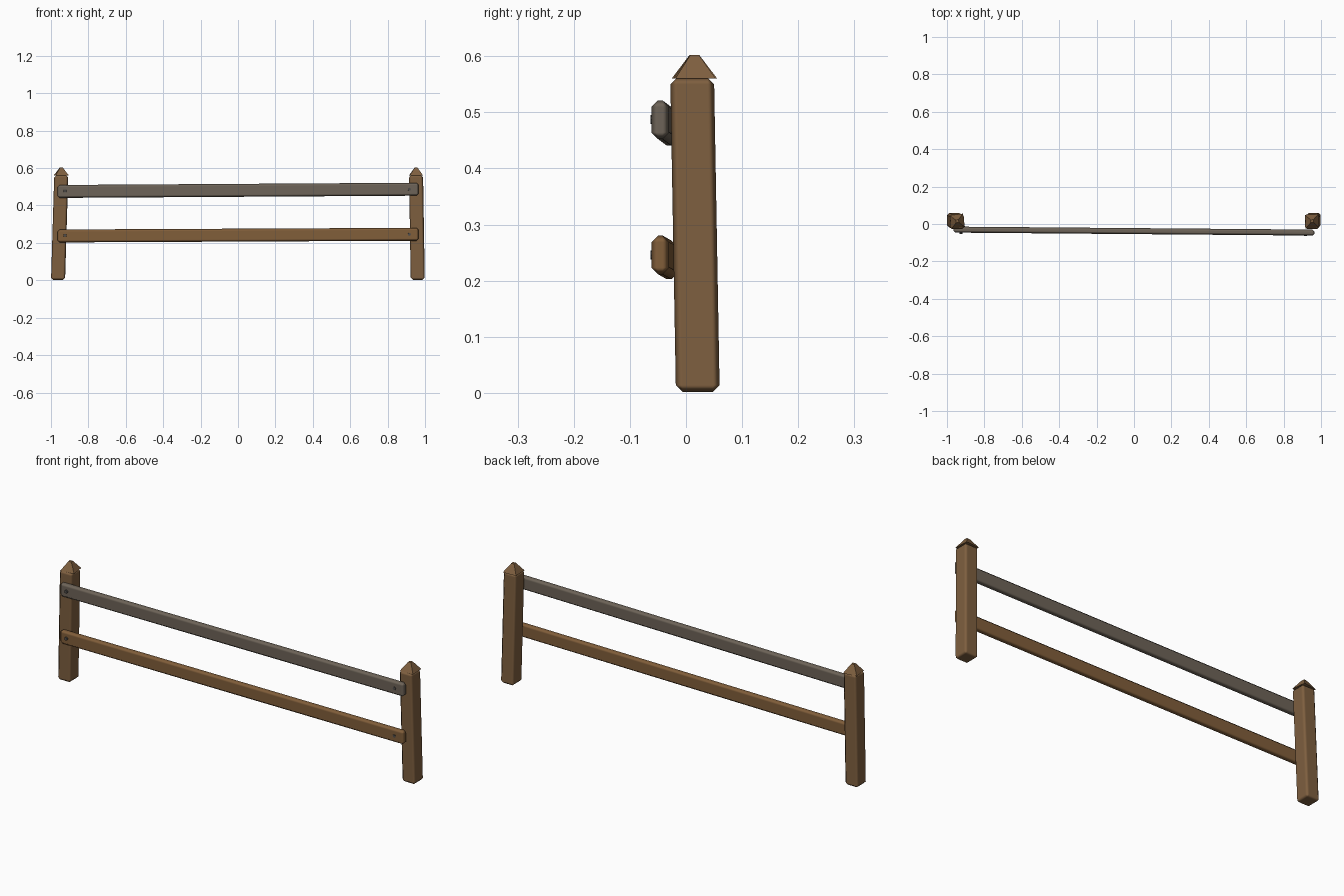
import bpy
import bmesh
import math
from mathutils import Vector, Matrix

if "Cube" in bpy.data.objects:
    bpy.data.objects.remove(bpy.data.objects["Cube"], do_unlink=True)


def material(name, rgb):
    m = bpy.data.materials.new(name)
    m.use_nodes = True
    m.diffuse_color = (*rgb, 1)
    bsdf = m.node_tree.nodes["Principled BSDF"]
    bsdf.inputs["Base Color"].default_value = (*rgb, 1)
    bsdf.inputs["Roughness"].default_value = 0.8
    return m


BROWN = material("brown wood", (0.21, 0.115, 0.05))
WARM = material("warm brown wood", (0.22, 0.112, 0.042))
GREY = material("weathered grey wood", (0.155, 0.127, 0.098))
IRON = material("dark iron", (0.08, 0.075, 0.07))


def finish(name, bm, mat, bevel=0, smooth=True):
    bmesh.ops.recalc_face_normals(bm, faces=bm.faces[:])
    mesh = bpy.data.meshes.new(name)
    bm.to_mesh(mesh)
    bm.free()
    mesh.materials.append(mat)
    obj = bpy.data.objects.new(name, mesh)
    bpy.context.collection.objects.link(obj)
    bpy.ops.object.select_all(action="DESELECT")
    obj.select_set(True)
    bpy.context.view_layer.objects.active = obj
    if smooth:
        bpy.ops.object.shade_smooth_by_angle(angle=math.radians(60))
    if bevel:
        mod = obj.modifiers.new("chamfer", "BEVEL")
        mod.width = bevel
        mod.segments = 1
        mod.harden_normals = True
    return obj


def beam(name, start, end, size, axis, mat, bevel):
    """Chamfered box whose two ends along an axis sit at start and end."""
    bm = bmesh.new()
    bmesh.ops.create_cube(bm, size=1)
    for v in bm.verts:
        centre = Vector(end if v.co[axis] > 0 else start)
        offset = Vector(v.co[i] * size[i] for i in range(3))
        offset[axis] = 0
        v.co = centre + offset
    return finish(name, bm, mat, bevel)


# Leaning posts with blunt pyramid caps
for side, foot, head, turn in (("right", -0.962, -0.945, 8), ("left", 0.961, 0.952, 3)):
    beam(side + "_post", (foot, 0.021, 0.002), (head, 0.011, 0.562),
         (0.075, 0.078, 1), 2, BROWN, 0.012)
    bm = bmesh.new()
    bmesh.ops.create_cone(bm, cap_ends=True, segments=4, radius1=0.051,
                          radius2=0.011, depth=0.042)
    spin = Matrix.Rotation(math.radians(45 + turn), 4, "Z")
    bm.transform(Matrix.Translation((head, 0.015, 0.581)) @ spin)
    finish(side + "_post_cap", bm, BROWN, smooth=False)

# Slightly skewed rails
for name, low, high, mat in (("upper_rail", 0.475, 0.487, GREY), ("lower_rail", 0.237, 0.246, WARM)):
    beam(name, (-0.966, -0.03, low), (0.966, -0.046, high),
         (1, 0.032, 0.069), 0, mat, 0.012)
    # Bolt heads at both ends
    for side, x, front, z in (("right", -0.925, -0.053, low + 0.003), ("left", 0.916, -0.0635, high)):
        bm = bmesh.new()
        bmesh.ops.create_cone(bm, cap_ends=True, segments=8, radius1=0.01,
                              radius2=0.008, depth=0.02)
        bm.transform(Matrix.Translation((x, front + 0.01, z))
                     @ Matrix.Rotation(math.radians(90), 4, "X"))
        finish(f"{name}_{side}_bolt", bm, IRON, smooth=False)
